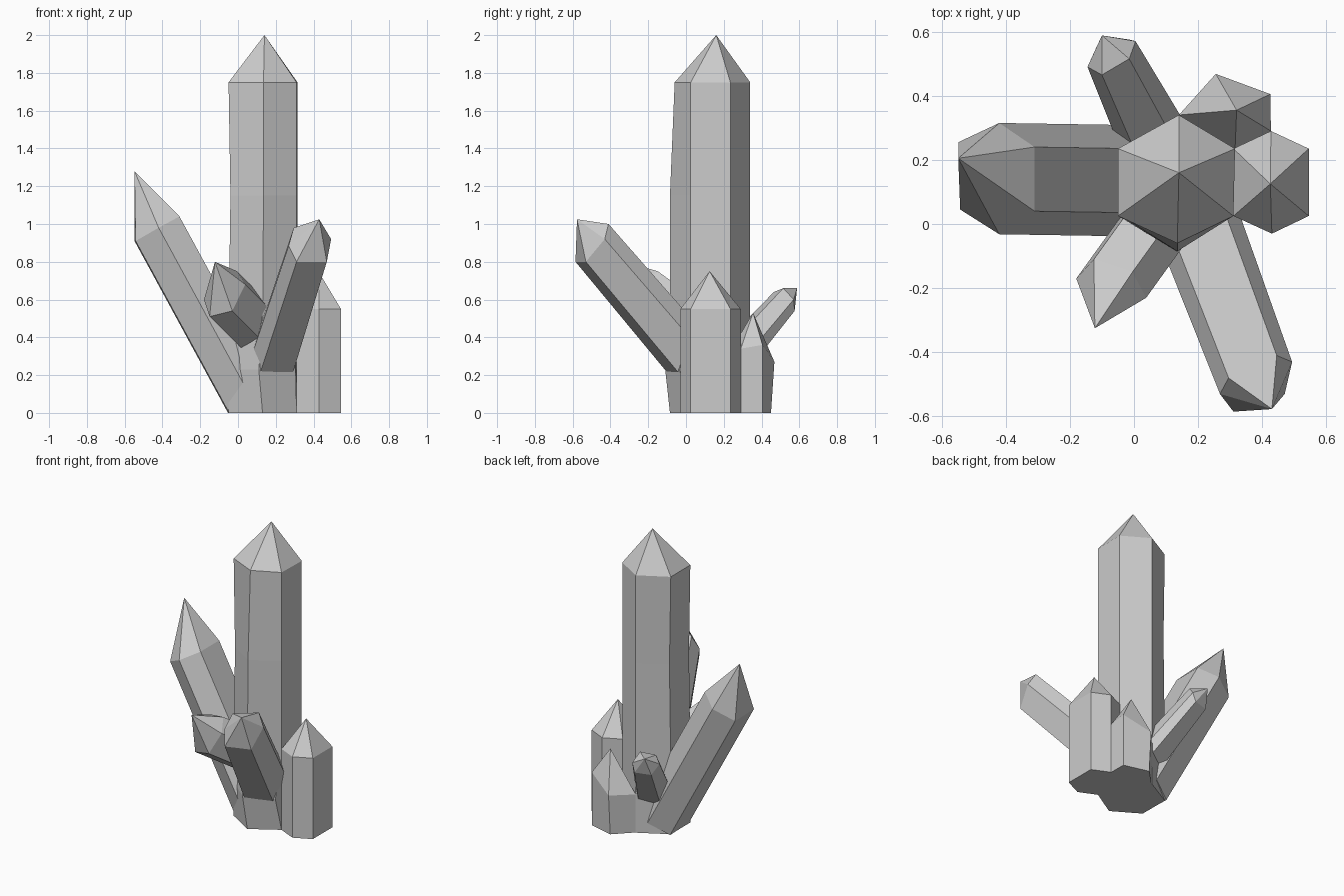
import bpy
from mathutils import Vector


def crystal(name, rings, tip):
    """Loft closed rings of equal size, cap the base and close to a point."""
    n = len(rings[0])
    verts = [tuple(p) for r in rings for p in r] + [tip]
    faces = [tuple(reversed(range(n)))]
    for k in range(len(rings) - 1):
        a, b = k * n, (k + 1) * n
        faces += [(a + i, a + (i + 1) % n, b + (i + 1) % n, b + i) for i in range(n)]
    top = (len(rings) - 1) * n
    faces += [(top + i, top + (i + 1) % n, len(verts) - 1) for i in range(n)]
    mesh = bpy.data.meshes.new(name)
    mesh.from_pydata(verts, [], faces)
    mesh.update()
    obj = bpy.data.objects.new(name, mesh)
    bpy.context.collection.objects.link(obj)
    # consistent outward normals
    bpy.context.view_layer.objects.active = obj
    obj.select_set(True)
    bpy.ops.object.mode_set(mode='EDIT')
    bpy.ops.mesh.select_all(action='SELECT')
    bpy.ops.mesh.normals_make_consistent(inside=False)
    bpy.ops.object.mode_set(mode='OBJECT')
    obj.select_set(False)
    return obj


def level(outline, z):
    return [(x, y, z) for x, y in outline]


def leaning(name, shoulder, tip, offset, scale=1.0):
    """Leaning crystal: the shoulder ring is swept back into the cluster."""
    ring = [Vector(p) for p in shoulder]
    mid = sum(ring, Vector()) / len(ring)
    base = [mid + (p - mid) * scale + Vector(offset) for p in ring]
    crystal(name, [base, ring], tip)


# tall central crystal, slightly bulged near the foot
foot = [(0.13, -0.085), (0.31, 0.025), (0.315, 0.235), (0.14, 0.34), (-0.05, 0.235), (-0.05, 0.025)]
upper = [(0.135, -0.06)] + foot[1:]
waist = [(0.135, -0.085)] + foot[1:4] + [(-0.04, 0.235), (-0.04, 0.025)]
bulge = [(0.11, -0.11), (0.305, -0.035)] + foot[2:]
crystal("central_crystal",
        [level(foot, 0), level(bulge, 0.23), level(foot, 0.45), level(waist, 1.15), level(upper, 1.75)],
        (0.14, 0.16, 2.0))

# upright right crystal
side = [(0.43, -0.03), (0.545, 0.025), (0.545, 0.235), (0.427, 0.29), (0.31, 0.235), (0.31, 0.025)]
crystal("right_crystal", [level(side, 0), level(side, 0.55)], (0.425, 0.125, 0.75))

# short back crystal
back = [(0.315, 0.23), (0.427, 0.29), (0.425, 0.405), (0.255, 0.45), (0.14, 0.335)]
crystal("back_crystal",
        [level(back, 0),
         [(0.315, 0.23, 0.32), (0.427, 0.29, 0.34), (0.425, 0.405, 0.36), (0.255, 0.468, 0.27), (0.14, 0.34, 0.26)]],
        (0.32, 0.355, 0.53))

# large left crystal
leaning("left_crystal",
        [(-0.31, 0.04, 1.04), (-0.31, 0.24, 1.04), (-0.42, 0.315, 0.98),
         (-0.548, 0.255, 0.91), (-0.542, 0.045, 0.91), (-0.42, -0.032, 0.98)],
        (-0.548, 0.205, 1.28), (0.495, -0.008, -0.91))

# front right crystal
leaning("front_right_crystal",
        [(0.31, -0.585, 0.80), (0.47, -0.53, 0.80), (0.493, -0.43, 0.92),
         (0.445, -0.41, 1.0), (0.295, -0.48, 0.98), (0.268, -0.53, 0.885)],
        (0.43, -0.577, 1.025), (-0.185, 0.49, -0.575), 1.08)

# front left crystal
leaning("front_left_crystal",
        [(-0.15, -0.245, 0.51), (-0.03, -0.27, 0.54), (0.038, -0.23, 0.68),
         (-0.005, -0.15, 0.75), (-0.125, -0.11, 0.72), (-0.18, -0.17, 0.60)],
        (-0.122, -0.325, 0.80), (0.18, 0.25, -0.18))

# small back left crystal
leaning("back_left_crystal",
        [(-0.145, 0.49, 0.60), (-0.10, 0.465, 0.64), (-0.015, 0.515, 0.66),
         (0.005, 0.57, 0.60), (-0.015, 0.575, 0.54), (-0.12, 0.545, 0.54)],
        (-0.10, 0.588, 0.66), (0.14, -0.28, -0.32), 1.3)
